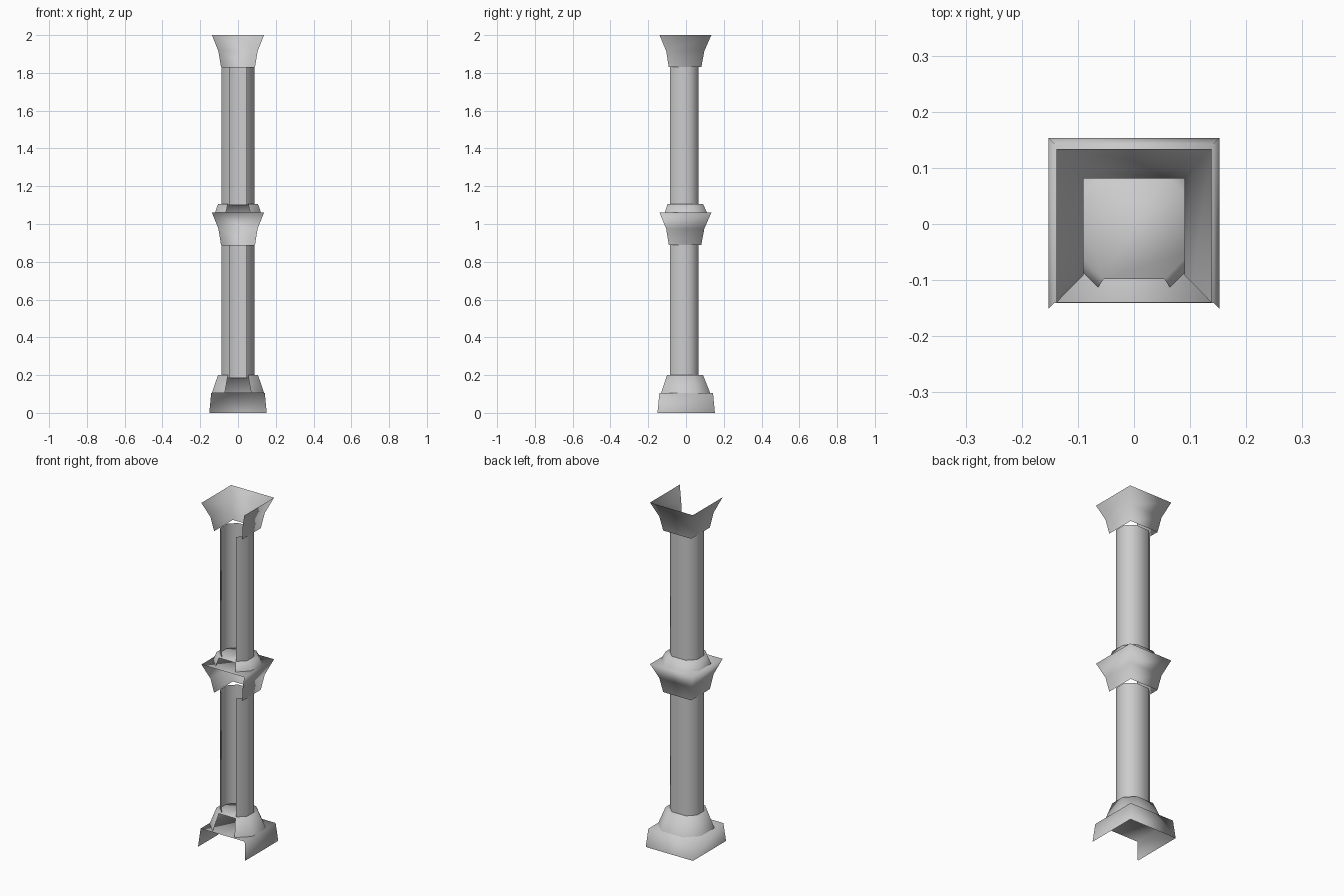
import bpy, bmesh

cube = bpy.data.objects.get("Cube")
if cube:
    bpy.data.objects.remove(cube)

stone = bpy.data.materials.new("grey_stone")
stone.use_nodes = True
GREY = (0.6, 0.6, 0.6, 1)
stone.diffuse_color = GREY
stone.node_tree.nodes["Principled BSDF"].inputs["Base Color"].default_value = GREY


def square(half, front, back):
    """Open path round the right, back and left sides."""
    return [(half, front), (half, back), (-half, back), (-half, front)]


def octagon(half, front, back, flat):
    """Open path round an octagon that lacks its front side."""
    cut = half - flat
    right = [(flat, front), (half, front + cut), (half, back - cut), (flat, back)]
    return right + [(-x, y) for x, y in reversed(right)]


def shell(name, levels, cap=False):
    """Join the paths at each height into an open-fronted sheet."""
    bm = bmesh.new()
    rings = [[bm.verts.new((x, y, z)) for x, y in path] for z, path in levels]
    for low, high in zip(rings, rings[1:]):
        for i in range(len(low) - 1):
            bm.faces.new((low[i], low[i + 1], high[i + 1], high[i]))
    if cap:
        bm.faces.new(rings[-1])
    for face in bm.faces:
        face.smooth = True
    mesh = bpy.data.meshes.new(name)
    bm.to_mesh(mesh)
    bm.free()
    mesh.materials.append(stone)
    bpy.context.collection.objects.link(bpy.data.objects.new(name, mesh))


def capital(name, z, cap):
    """Flared square block."""
    shell(name, [(z, square(0.09, -0.091, 0.081)),
                 (z + 0.085, square(0.104, -0.105, 0.097)),
                 (z + 0.17, square(0.138, -0.14, 0.134))], cap)


def shaft(name, bottom, top):
    path = octagon(0.088, -0.084, 0.066, 0.045)
    shell(name, [(bottom, path), (top, path)])


# Foot of the column
shell("plinth", [(0, square(0.152, -0.151, 0.153)),
                 (0.105, square(0.142, -0.141, 0.143))], cap=True)
shell("base_collar", [(0.105, octagon(0.138, -0.132, 0.128, 0.07)),
                      (0.2, octagon(0.106, -0.1, 0.09, 0.053))], cap=True)

# Lower shaft and middle band
shaft("lower_shaft", 0.185, 0.89)
capital("middle_capital", 0.89, True)
shell("middle_collar", [(1.06, octagon(0.122, -0.113, 0.112, 0.064)),
                        (1.105, octagon(0.106, -0.098, 0.09, 0.054))], cap=True)

# Upper shaft and top
shaft("upper_shaft", 1.1, 1.83)
capital("top_capital", 1.83, False)
